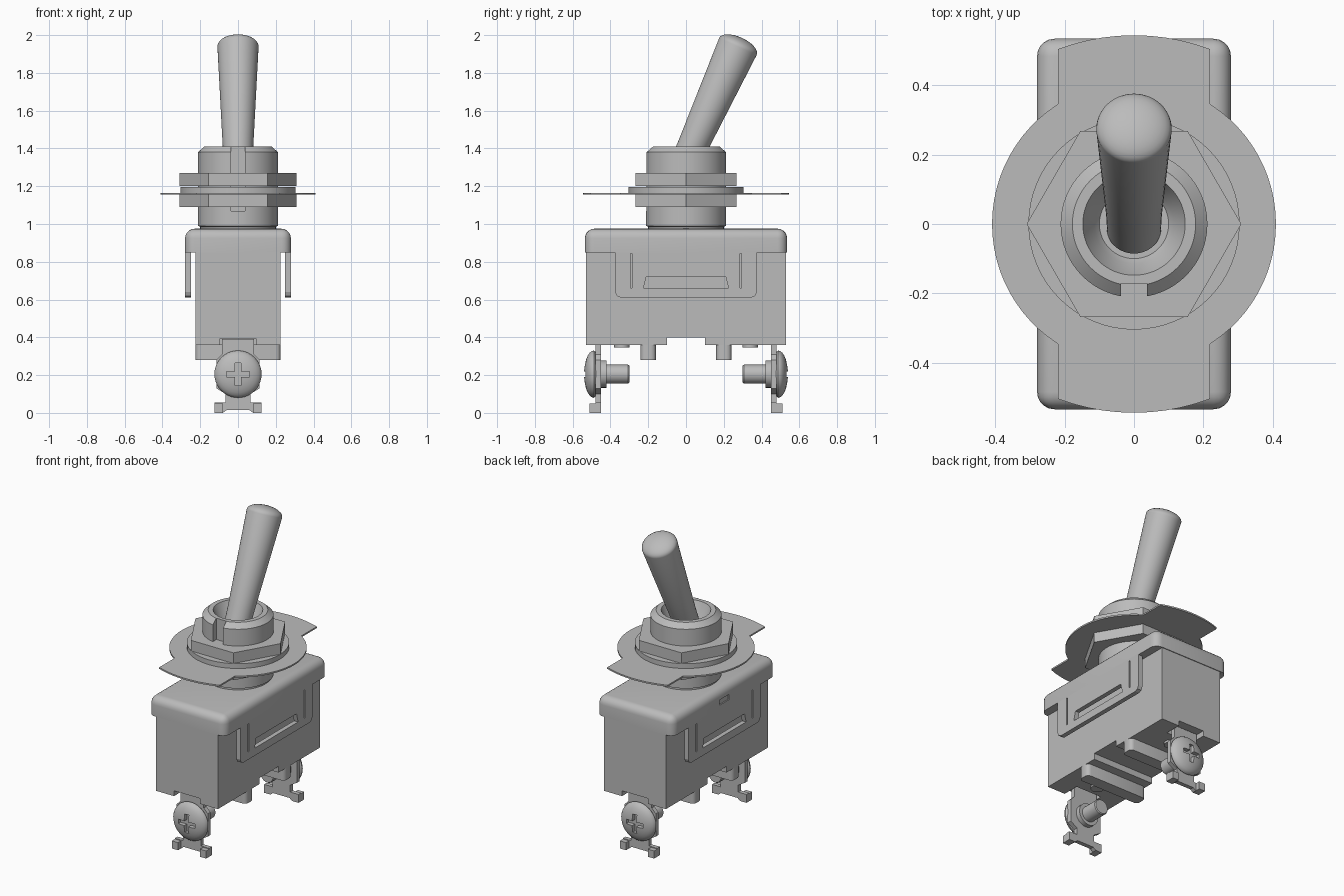
import bpy, bmesh, math
from mathutils import Vector, Matrix

cube = bpy.data.objects.get("Cube")
if cube:
    bpy.data.objects.remove(cube, do_unlink=True)

grey = bpy.data.materials.new("plain grey")
grey.use_nodes = True
GREY = (0.5, 0.5, 0.5, 1)
grey.diffuse_color = GREY
grey.node_tree.nodes["Principled BSDF"].inputs["Base Color"].default_value = GREY


def finish(name, bm):
    bmesh.ops.recalc_face_normals(bm, faces=bm.faces[:])
    mesh = bpy.data.meshes.new(name)
    bm.to_mesh(mesh)
    bm.free()
    mesh.materials.append(grey)
    ob = bpy.data.objects.new(name, mesh)
    bpy.context.collection.objects.link(ob)
    return ob


def activate(ob):
    bpy.ops.object.select_all(action='DESELECT')
    ob.select_set(True)
    bpy.context.view_layer.objects.active = ob


def smooth(ob, angle=35):
    activate(ob)
    bpy.ops.object.shade_smooth_by_angle(angle=math.radians(angle))
    return ob


def prism(name, pts, axis, lo, hi):
    """Extrude a 2D outline along an axis; outline is in the other two axes, in order."""
    def place(p, d):
        v = list(p)
        v.insert("xyz".index(axis), d)
        return v
    bm = bmesh.new()
    a = [bm.verts.new(place(p, lo)) for p in pts]
    b = [bm.verts.new(place(p, hi)) for p in pts]
    bm.faces.new(a)
    bm.faces.new(b[::-1])
    for i in range(len(a)):
        j = (i + 1) % len(a)
        bm.faces.new((a[i], a[j], b[j], b[i]))
    return finish(name, bm)


def box(name, x, y, z):
    return prism(name, [(x[0], y[0]), (x[1], y[0]), (x[1], y[1]), (x[0], y[1])], 'z', *z)


def lathe(name, profile, seg=48, matrix=Matrix()):
    """Spin (radius, height) points round z; zero radius makes a pole."""
    bm = bmesh.new()
    rings = []
    for r, h in profile:
        n = seg if r > 0 else 1
        rings.append([bm.verts.new((r * math.cos(math.tau * i / seg),
                                    r * math.sin(math.tau * i / seg), h)) for i in range(n)])
    for a, b in zip(rings, rings[1:]):
        for i in range(seg):
            j = (i + 1) % seg
            quad = [a[i % len(a)], a[j % len(a)], b[j % len(b)], b[i % len(b)]]
            bm.faces.new(list(dict.fromkeys(quad)))
    bm.transform(matrix)
    return smooth(finish(name, bm))


def cut(ob, *cutters):
    for c in cutters:
        mod = ob.modifiers.new("cut", 'BOOLEAN')
        mod.object = c
        mod.solver = 'EXACT'
        activate(ob)
        bpy.ops.object.modifier_apply(modifier=mod.name)
        bpy.data.objects.remove(c, do_unlink=True)
    return ob


def bevel(ob, width, segments, keep):
    """Round the edges whose two end points satisfy the rule."""
    bm = bmesh.new()
    bm.from_mesh(ob.data)
    edges = [e for e in bm.edges if keep(e.verts[0].co, e.verts[1].co)]
    bmesh.ops.bevel(bm, geom=edges, offset=width, segments=segments, profile=0.5, affect='EDGES')
    bm.to_mesh(ob.data)
    bm.free()
    return smooth(ob)


def arc(r, a0, a1, n, cy=0):
    return [(r * math.cos(a0 + (a1 - a0) * i / n), cy + r * math.sin(a0 + (a1 - a0) * i / n))
            for i in range(n + 1)]


# Housing with notches for the terminals and the underside
body = box("housing", (-.225, .225), (-.53, .53), (.36, .9))
cut(body, box("c", (-.3, .3), (-.1, .1), (.3, .4)),
    box("c", (-.095, .095), (-.6, -.42), (.3, .395)),
    box("c", (-.095, .095), (.42, .6), (.3, .395)))

# Rounded metal cover
cover = box("cover", (-.28, .28), (-.535, .535), (.85, .975))
bevel(cover, .05, 5, lambda a, b: max(a.z, b.z) > .9)
cut(cover, box("c", (-.3, -.272), (-.05, .05), (.875, .91)))

# Side clips with a catch window and two slits
for s in (-1, 1):
    side = "left" if s > 0 else "right"
    c = .03
    clip = prism("clip_" + side, [(-.375, .86), (-.375, .61 + c), (-.366, .619), (-.375 + c, .61),
                                  (.375 - c, .61), (.366, .619), (.375, .61 + c), (.375, .86)],
                 'x', s * .25, s * .28)
    cut(clip, prism("c", [(-.225, .66), (.225, .66), (.21, .72), (-.21, .72)], 'x', .2 * s, .3 * s),
        box("c", (-.3, .3), (-.295, -.285), (.66, .845)),
        box("c", (-.3, .3), (.285, .295), (.66, .845)))

# Underside ribs and feet
for s in (-1, 1):
    end = "back" if s > 0 else "front"
    rib = box("rib_" + end, (-.225, .225), (s * .2 - .04, s * .2 + .04), (.28, .37))
    bevel(rib, .025, 3, lambda a, b: abs(a.x - b.x) < .001 and abs(a.z - b.z) > .01)
    lathe("foot_" + end, [(0, .345), (.04, .345), (.04, .37), (0, .37)], 24,
          Matrix.Translation((0, s * .34, 0)))

# Bushing with conical mouth and keyway
bushing = lathe("bushing", [(0, .96), (.2, .96), (.2, .985), (.212, .99), (.212, 1.38), (.178, 1.41),
                            (.148, 1.41), (.115, 1.33), (.1, 1.31), (0, 1.31)], 64)
cut(bushing, box("c", (-.037, .037), (-.3, -.172), (1.07, 1.5)))
smooth(bushing)


# Hex nuts and washers
def nut(name, z0, z1):
    return prism(name, arc(.31, 0, math.tau * 5 / 6, 5), 'z', z0, z1)


lower_nut = nut("lower_nut", 1.09, 1.157)
upper_nut = nut("upper_nut", 1.2, 1.27)
lathe("lock_washer", [(.15, 1.164), (.305, 1.164), (.305, 1.197), (.15, 1.197), (.15, 1.164)], 64)

half = arc(.41, -math.acos(.22 / .41), math.acos(.22 / .41), 24)
R = .625
t = math.asin(.22 / R)
tip = arc(R, math.pi / 2 - t, math.pi / 2 + t, 10, .545 - R)
turn = lambda pts: [(-x, -y) for x, y in pts]
plate = prism("tab_washer", half + tip + turn(half) + turn(tip), 'z', 1.155, 1.165)
cut(plate, lathe("c", [(0, 1.1), (.2, 1.1), (.2, 1.2), (0, 1.2)]))

# Tapered lever with domed tip
tilt = Matrix.Translation((0, .275, 1.94)) @ Matrix.Rotation(-math.radians(24.4), 4, 'X')
dome = [(.109 * math.cos(a), .05 * math.sin(a)) for a in [math.pi / 16 * i for i in range(8)]]
lathe("lever", [(0, -.7), (.078, -.7), (.081, -.58)] + dome + [(0, .05)], 48, tilt)

# Terminals and their screws, one at each end
for s in (-1, 1):
    end = "back" if s > 0 else "front"
    right = [(.065, .05), (.065, .1), (.115, .13), (.115, .28), (.085, .31), (.085, .39)]
    outline = right + [(-x, z) for x, z in reversed(right)]
    prism("terminal_" + end, outline, 'y', s * .45, s * .478)
    wing = [(.125, 0), (.125, .055), (-.125, .055), (-.125, 0), (-.08, 0), (-.06, .015),
            (.06, .015), (.08, 0)]
    prism("terminal_foot_" + end, wing, 'y', s * .45, s * .478)
    for k in (-1, 1):
        box("foot_lip", sorted((k * .08, k * .125)), sorted((s * .47, s * .51)), (0, .05))

    along = Matrix.Translation((0, 0, .205)) @ Matrix.Rotation(-s * math.pi / 2, 4, 'X')
    cap = [(.125 * math.cos(a), .488 + .052 * math.sin(a))
           for a in [math.pi / 14 * i for i in range(7)]]
    head = lathe("screw_head_" + end, [(0, .476), (.115, .476)] + cap + [(0, .54)], 40, along)
    y = sorted((s * .51, s * .6))
    cut(head, box("c", (-.06, .06), y, (.19, .22)), box("c", (-.015, .015), y, (.145, .265)))
    smooth(head)
    lathe("screw_shank_" + end, [(0, .3), (.045, .3), (.05, .306), (.05, .42), (.072, .42),
                                 (.072, .455), (0, .455)], 32, along)
